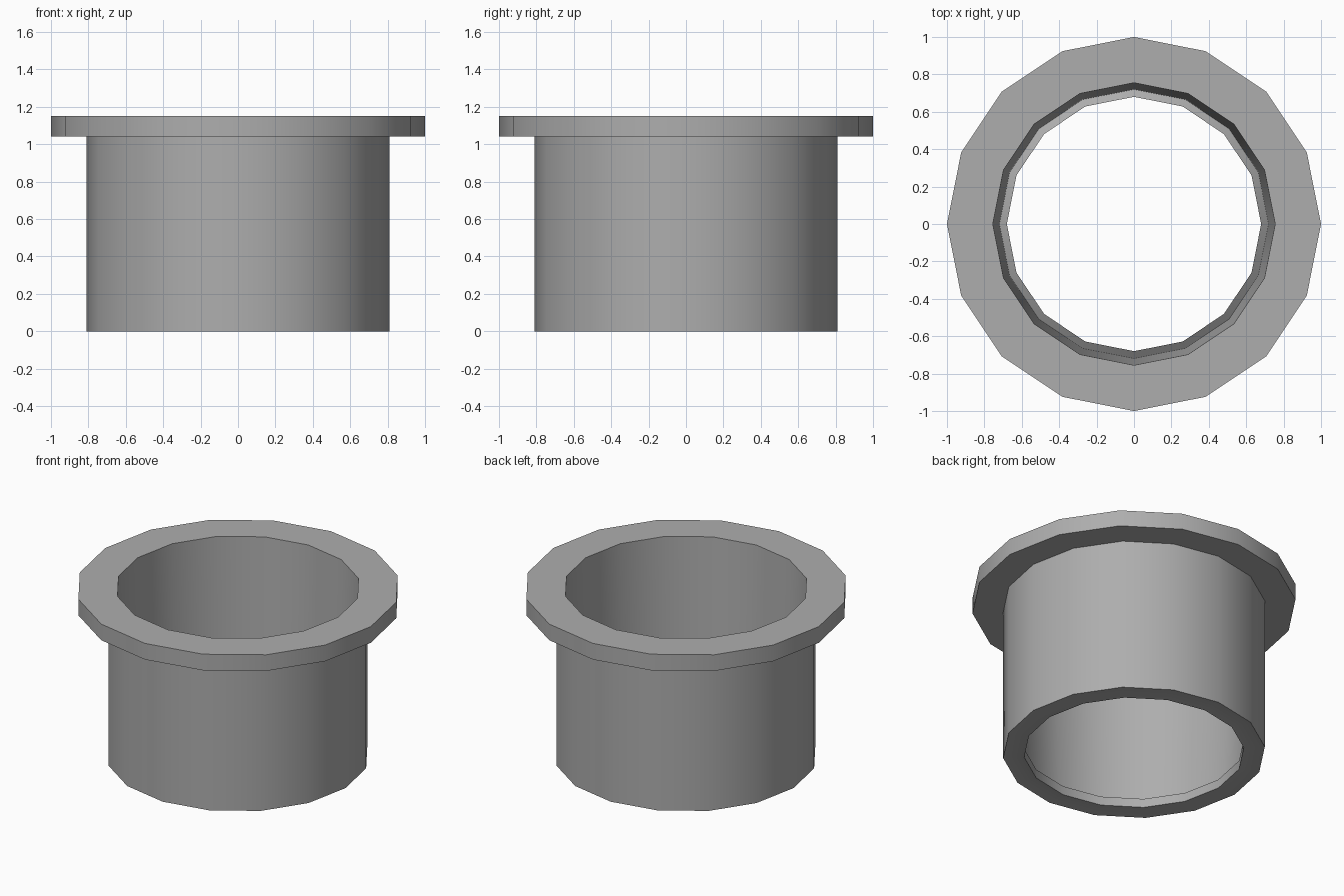
import bpy, bmesh, math

if "Cube" in bpy.data.objects:
    bpy.data.objects.remove(bpy.data.objects["Cube"])

SIDES = 16


def lathe(name, profile):
    """Spin a closed (radius, z) profile around the z axis."""
    bm = bmesh.new()
    rings = []
    for i in range(SIDES):
        a = 2 * math.pi * i / SIDES
        rings.append([bm.verts.new((r * math.cos(a), r * math.sin(a), z)) for r, z in profile])
    n = len(profile)
    for i in range(SIDES):
        a, b = rings[i], rings[(i + 1) % SIDES]
        for j in range(n):
            k = (j + 1) % n
            bm.faces.new((a[j], b[j], b[k], a[k]))
    bmesh.ops.recalc_face_normals(bm, faces=bm.faces)
    mesh = bpy.data.meshes.new(name)
    bm.to_mesh(mesh)
    bm.free()
    obj = bpy.data.objects.new(name, mesh)
    bpy.context.collection.objects.link(obj)
    bpy.ops.object.select_all(action='DESELECT')
    obj.select_set(True)
    bpy.context.view_layer.objects.active = obj
    bpy.ops.object.shade_smooth_by_angle(angle=math.radians(75))
    return obj


# Flanged sleeve: outer wall, flange, tapered bore and small lip at the bottom
sleeve = lathe("flanged_sleeve", [
    (0.81, 0.0), (0.81, 1.04),
    (1.0, 1.04), (1.0, 1.15),
    (0.755, 1.15), (0.72, 0.03),
    (0.68, 0.06), (0.68, 0.0),
    (0.745, 0.005),
])

# Mid-grey finish
grey = bpy.data.materials.new("mid_grey")
grey.diffuse_color = (0.42, 0.42, 0.42, 1)
grey.use_nodes = True
grey.node_tree.nodes["Principled BSDF"].inputs["Base Color"].default_value = grey.diffuse_color
sleeve.data.materials.append(grey)
